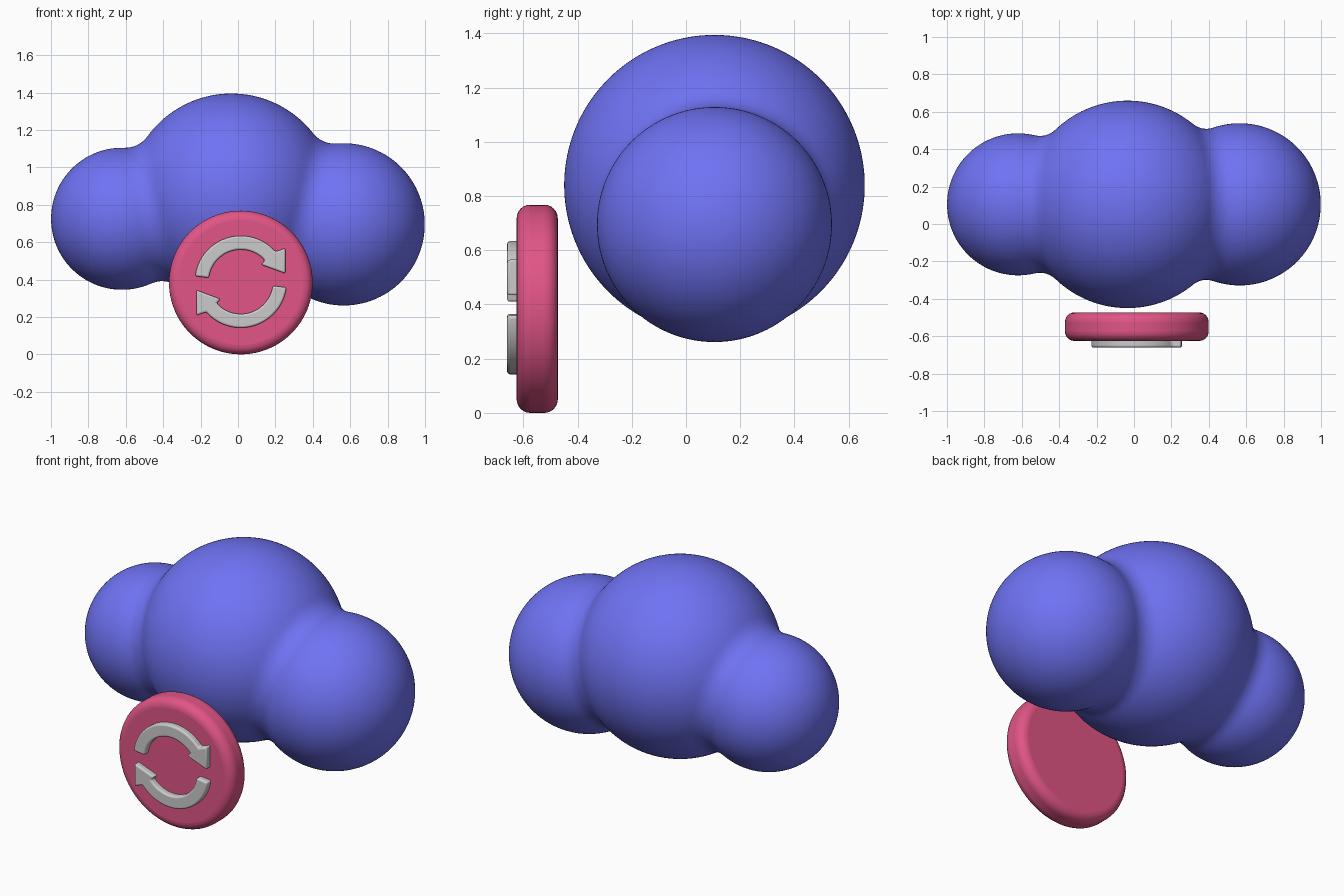
import bpy, bmesh, math
from mathutils import Vector, Matrix

if "Cube" in bpy.data.objects:
    bpy.data.objects.remove(bpy.data.objects["Cube"])


def material(name, color):
    m = bpy.data.materials.new(name)
    m.diffuse_color = color
    m.use_nodes = True
    m.node_tree.nodes["Principled BSDF"].inputs["Base Color"].default_value = m.diffuse_color
    return m


def make_object(name, bm, mat=None):
    bmesh.ops.recalc_face_normals(bm, faces=bm.faces)
    me = bpy.data.meshes.new(name)
    bm.to_mesh(me)
    bm.free()
    ob = bpy.data.objects.new(name, me)
    bpy.context.collection.objects.link(ob)
    if mat:
        me.materials.append(mat)
    return ob


def bevel(ob, width, segments):
    b = ob.modifiers.new("Bevel", "BEVEL")
    b.width, b.segments = width, segments
    b.limit_method, b.angle_limit = "ANGLE", math.radians(30)


def smooth(ob, angle):
    bpy.ops.object.select_all(action="DESELECT")
    ob.select_set(True)
    bpy.context.view_layer.objects.active = ob
    bpy.ops.object.shade_smooth_by_angle(angle=math.radians(angle))


def add_collar(bm, c1, r1, c2, r2, f):
    """Lathed fillet of radius f, tangent to two overlapping spheres."""
    axis = c2 - c1
    d = axis.length
    a = (d * d + (r1 + f) ** 2 - (r2 + f) ** 2) / (2 * d)
    h = math.sqrt((r1 + f) ** 2 - a * a)
    start, end = math.atan2(-h, -a), math.atan2(-h, d - a)
    profile = []
    for i in range(13):
        t = start + (end - start) * i / 12
        profile.append((a + f * math.cos(t), h + f * math.sin(t)))
    rot = Matrix.Translation(c1) @ axis.to_track_quat("Z", "Y").to_matrix().to_4x4()
    n = 96
    rings = [[bm.verts.new(rot @ Vector((r * math.cos(k * math.tau / n),
                                         r * math.sin(k * math.tau / n), z)))
              for k in range(n)] for z, r in profile]
    for lo, hi in zip(rings, rings[1:]):
        for k in range(n):
            j = (k + 1) % n
            bm.faces.new((lo[k], lo[j], hi[j], hi[k]))
    bm.faces.new(rings[0][::-1])
    bm.faces.new(rings[-1])


blue = material("cloud_blue", (0.16, 0.17, 0.9, 1))
pink = material("badge_pink", (0.75, 0.09, 0.24, 1))

# Cloud: three balls with soft fillets, fused into one skin
balls = [(Vector((-0.62, 0.105, 0.725)), 0.38),
         (Vector((-0.035, 0.105, 0.84)), 0.555),
         (Vector((0.565, 0.105, 0.695)), 0.434)]
bm = bmesh.new()
for c, r in balls:
    bmesh.ops.create_uvsphere(bm, u_segments=96, v_segments=64, radius=r,
                              matrix=Matrix.Translation(c))
for (c1, r1), (c2, r2) in zip(balls, balls[1:]):
    add_collar(bm, c1, r1, c2, r2, 0.14)
cloud = make_object("cloud", bm, blue)
rm = cloud.modifiers.new("Remesh", "REMESH")
rm.mode, rm.voxel_size, rm.use_smooth_shade = "VOXEL", 0.014, True
sm = cloud.modifiers.new("Smooth", "SMOOTH")
sm.factor, sm.iterations = 0.5, 4

# Round badge disc in front
CX, CZ = 0.015, 0.388
bm = bmesh.new()
bmesh.ops.create_cone(bm, cap_ends=True, segments=96, radius1=0.384, radius2=0.384, depth=0.152,
                      matrix=Matrix.Translation((CX, -0.549, 0.384)) @ Matrix.Rotation(math.pi / 2, 4, "X"))
disc = make_object("badge_disc", bm, pink)
bevel(disc, 0.05, 6)
smooth(disc, 40)

# Pair of curved arrows, the second is the first turned half way round
R_OUT, R_IN, TAIL, NECK, STEPS = 0.246, 0.172, 173, 41, 20
angles = [math.radians(TAIL + (NECK - TAIL) * i / STEPS) for i in range(STEPS + 1)]
outline = [(R_OUT * math.cos(t), R_OUT * math.sin(t)) for t in angles]
outline += [(0.238, 0.180), (0.238, 0.044), (0.108, 0.092)]
outline += [(R_IN * math.cos(t), R_IN * math.sin(t)) for t in reversed(angles)]
for name, s in (("upper_arrow", 1), ("lower_arrow", -1)):
    bm = bmesh.new()
    face = bm.faces.new([bm.verts.new((CX + s * x, -0.66, CZ + s * z)) for x, z in outline])
    ext = bmesh.ops.extrude_face_region(bm, geom=[face])
    verts = [v for v in ext["geom"] if isinstance(v, bmesh.types.BMVert)]
    bmesh.ops.translate(bm, verts=verts, vec=(0, 0.06, 0))
    arrow = make_object(name, bm)
    bevel(arrow, 0.01, 3)
    smooth(arrow, 35)
